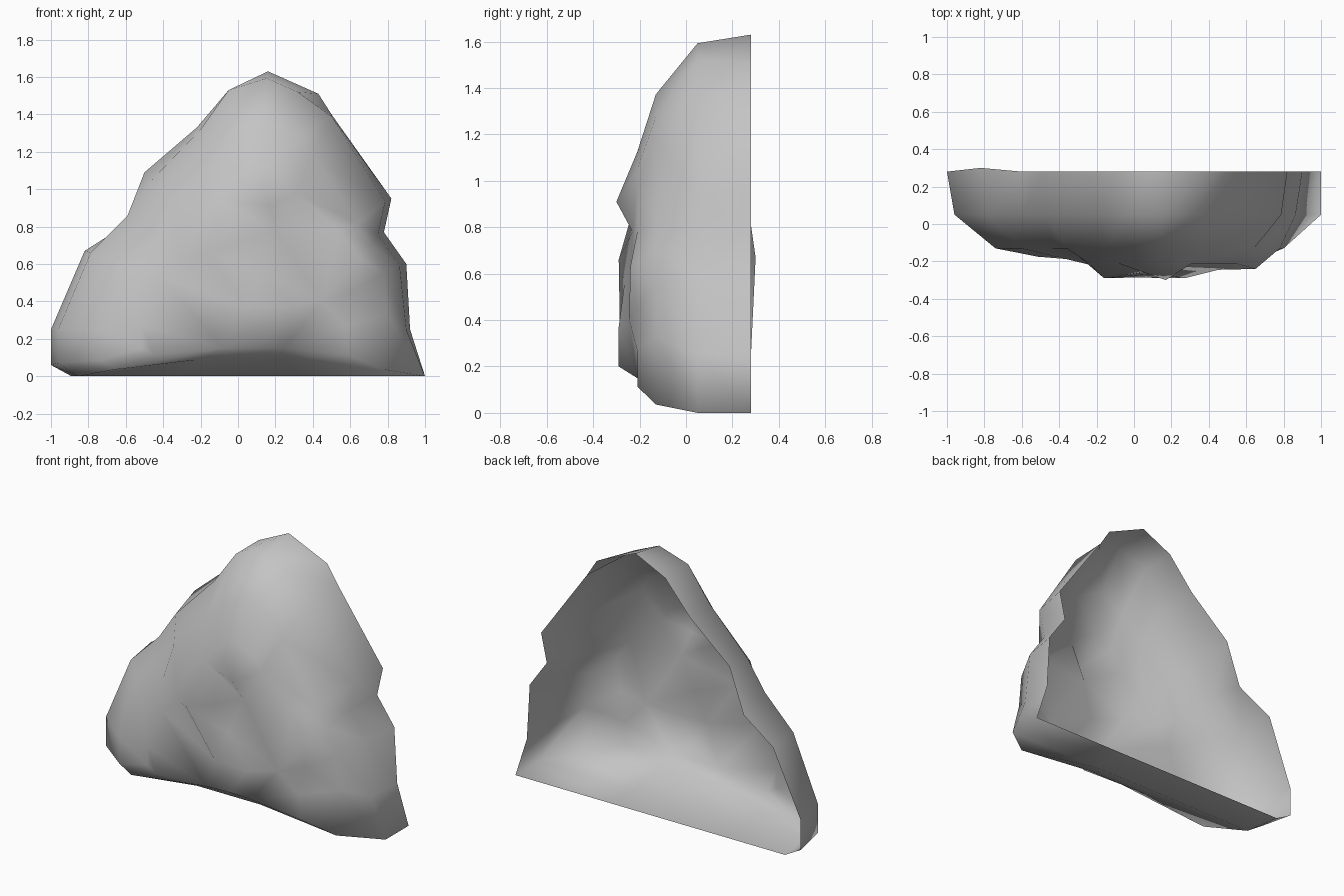
import bpy, bmesh
from mathutils import Vector
from mathutils.geometry import delaunay_2d_cdt

cube = bpy.data.objects.get("Cube")
if cube:
    bpy.data.objects.remove(cube, do_unlink=True)

# Plain grey stone
stone = bpy.data.materials.new("grey stone")
stone.use_nodes = True
stone.diffuse_color = (0.55, 0.55, 0.55, 1)
stone.node_tree.nodes["Principled BSDF"].inputs["Base Color"].default_value = (0.55, 0.55, 0.55, 1)

BACK = 0.28

# Open back rim as (x, z), counter-clockwise from the lower left corner
rim = [(1, 0), (.92, .25), (.9, .6), (.78, .77), (.82, .95), (.5, 1.4),
       (.43, 1.51), (.16, 1.63), (-.05, 1.53), (-.22, 1.33), (-.5, 1.09),
       (-.6, .81), (-.82, .67), (-1, .25), (-1, .06), (-.89, 0), (-.3, 0), (.35, 0)]


def shrunk_ring(y, centre, scale, moved):
    """Copy the rim at depth y, shrunk toward a centre, with some points moved."""
    (cx, cz), (sx, sz) = centre, scale
    ring = [Vector((cx + (x - cx) * sx, y, cz + (z - cz) * sz)) for x, z in rim]
    for index, (x, z) in moved.items():
        ring[index] = Vector((x, y, z))
    return ring


# Rings stepping forward from the rim
back_ring = shrunk_ring(BACK, (0, 0), (1, 1), {})
side_ring = shrunk_ring(.05, (0, .4), (.96, .97), {
    0: (1, 0), 1: (.9, .25), 5: (.5, 1.39), 6: (.32, 1.52), 8: (-.05, 1.53),
    9: (-.2, 1.32), 10: (-.47, 1.04), 11: (-.59, .86)})
shoulder_ring = shrunk_ring(-.13, (.08, .2), (.76, .82), {
    1: (.8, .33), 2: (.78, .55), 3: (.71, .7), 16: (-.2, .09), 17: (.25, .09)})
front_ring = shrunk_ring(-.21, (.08, .3), (.55, .62), {
    1: (.57, .27), 2: (.61, .45), 3: (.65, .63), 4: (.54, .78),
    16: (-.08, .15), 17: (.24, .15)})

back_ring[12].y = .30                      # slight bulge of the rim
for i, (x, z) in enumerate(rim):           # flat underside
    if z == 0:
        side_ring[i].z = 0
front_ring[3].y = -.24                     # knob on the left flank
for i in range(11, 16):                    # lower right flank falls back
    front_ring[i].y = -.175

# Ridges and hollow on the front
front_points = [Vector(p) for p in (
    (.17, -.30, .91), (.2, -.23, .78), (-.16, -.29, .66), (.12, -.265, .56),
    (.04, -.285, .37), (.27, -.29, .37), (.15, -.29, .2), (.45, -.245, .4))]

bm = bmesh.new()
loops = [[bm.verts.new(p) for p in ring]
         for ring in (back_ring, side_ring, shoulder_ring, front_ring)]
count = len(rim)
for outer, inner in zip(loops, loops[1:]):
    for i in range(count):
        j = (i + 1) % count
        bm.faces.new((outer[i], outer[j], inner[j], inner[i]))

# Triangulate the front inside the last ring
cap = loops[-1] + [bm.verts.new(p) for p in front_points]
flat = [Vector((v.co.x, v.co.z)) for v in cap]
result = delaunay_2d_cdt(flat, [], [list(range(count))], 1, 1e-5)
faces, sources = result[2], result[3]
for face in faces:
    bm.faces.new([cap[sources[k][0]] for k in face])

for face in bm.faces:
    face.smooth = True
mesh = bpy.data.meshes.new("rock_shell")
bm.to_mesh(mesh)
bm.free()
mesh.materials.append(stone)
rock = bpy.data.objects.new("rock_shell", mesh)
bpy.context.collection.objects.link(rock)
